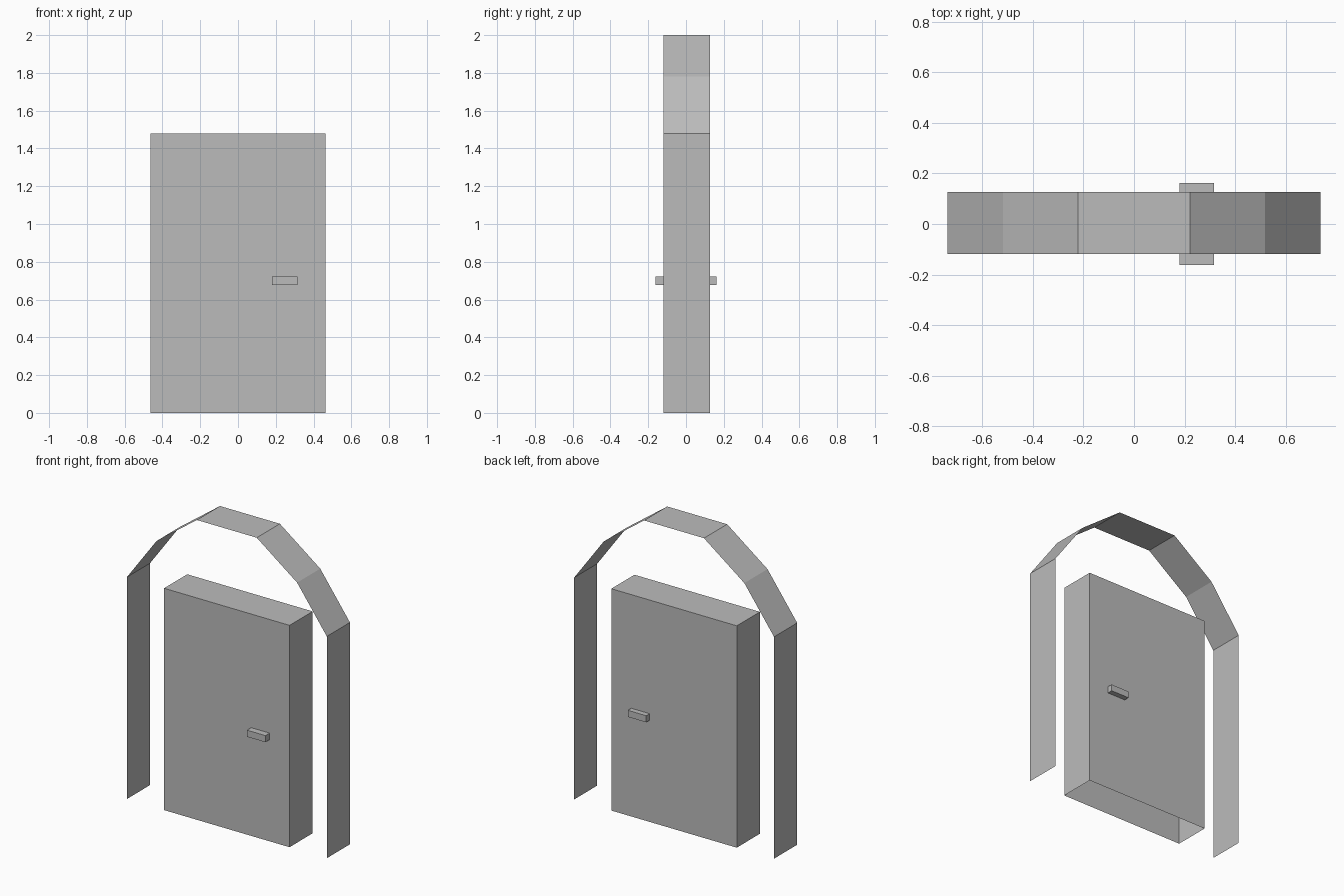
import bpy, bmesh
from mathutils import Vector

if "Cube" in bpy.data.objects:
    bpy.data.objects.remove(bpy.data.objects["Cube"])

grey = bpy.data.materials.new("plain_grey")
grey.diffuse_color = (0.5, 0.5, 0.5, 1)
grey.use_nodes = True
grey.node_tree.nodes["Principled BSDF"].inputs["Base Color"].default_value = grey.diffuse_color

Y0, Y1 = -0.118, 0.126      # front and back of the door and frame
DOOR_TOP = 1.48


def finish(bm, name):
    mesh = bpy.data.meshes.new(name)
    bm.to_mesh(mesh)
    bm.free()
    mesh.materials.append(grey)
    obj = bpy.data.objects.new(name, mesh)
    bpy.context.collection.objects.link(obj)
    return obj


def open_box(name, lo, hi, open_dir):
    """Box between two corners, without the face that points along open_dir."""
    lo, hi = Vector(lo), Vector(hi)
    bm = bmesh.new()
    bmesh.ops.create_cube(bm, size=1)
    bm.normal_update()
    gone = [f for f in bm.faces if f.normal.dot(Vector(open_dir)) > 0.9]
    bmesh.ops.delete(bm, geom=gone, context='FACES')
    bmesh.ops.scale(bm, vec=hi - lo, verts=bm.verts)
    bmesh.ops.translate(bm, vec=(lo + hi) / 2, verts=bm.verts)
    return finish(bm, name)


# Door panel, hollow with an open underside
open_box("door_panel", (-0.463, Y0, 0), (0.463, Y1, DOOR_TOP), (0, 0, -1))

# Bar handles on both faces, open where they meet the door
open_box("front_handle", (0.18, -0.162, 0.678), (0.316, Y0, 0.722), (0, 1, 0))
open_box("back_handle", (0.18, Y1, 0.678), (0.316, 0.162, 0.722), (0, -1, 0))

# Arched frame: a thin sheet following a mirrored profile
right = [(0.738, 0), (0.738, DOOR_TOP), (0.519, 1.78), (0.221, 2.0)]
profile = right + [(-x, z) for x, z in reversed(right)]
bm = bmesh.new()
rows = [[bm.verts.new((x, y, z)) for y in (Y0, Y1)] for x, z in profile]
for a, b in zip(rows, rows[1:]):
    bm.faces.new((a[0], a[1], b[1], b[0]))
finish(bm, "arched_frame")
